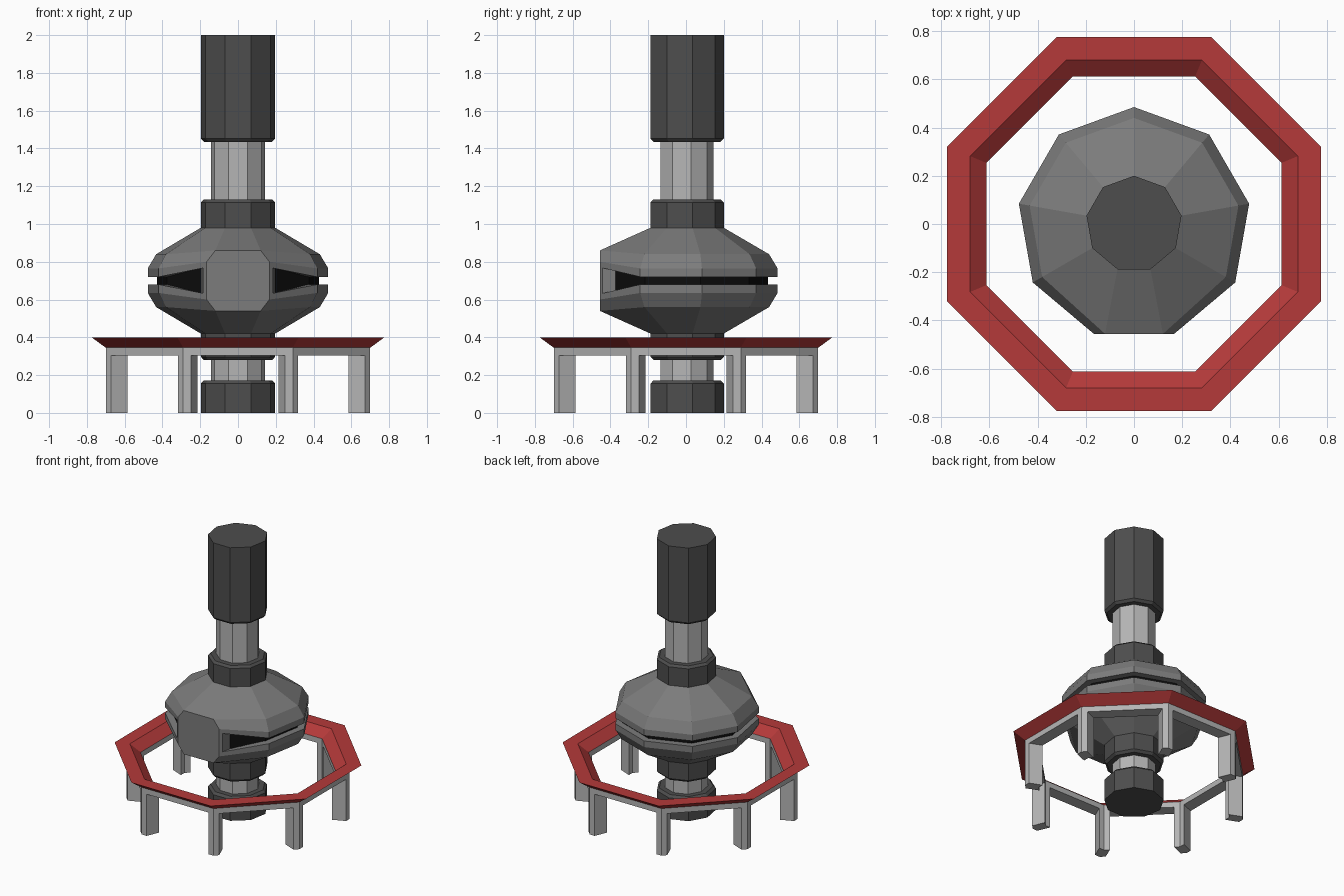
import bpy, bmesh, math
from mathutils import Vector

if "Cube" in bpy.data.objects:
    bpy.data.objects.remove(bpy.data.objects["Cube"])


def material(name, rgb):
    m = bpy.data.materials.new(name)
    m.diffuse_color = (*rgb, 1)
    m.use_nodes = True
    m.node_tree.nodes["Principled BSDF"].inputs["Base Color"].default_value = m.diffuse_color
    return m


DARK = material("dark grey", (0.075, 0.075, 0.075))
GREY = material("mid grey", (0.2, 0.2, 0.2))
LIGHT = material("light grey", (0.46, 0.46, 0.46))
RED = material("red", (0.46, 0.042, 0.042))
BLACK = material("black", (0.004, 0.004, 0.004))


def make_object(name, bm, mat):
    bmesh.ops.remove_doubles(bm, verts=bm.verts, dist=0.0001)
    bmesh.ops.recalc_face_normals(bm, faces=bm.faces)
    mesh = bpy.data.meshes.new(name)
    bm.to_mesh(mesh)
    bm.free()
    mesh.materials.append(mat)
    ob = bpy.data.objects.new(name, mesh)
    bpy.context.collection.objects.link(ob)
    return ob


def face(bm, points):
    bm.faces.new([bm.verts.new(p) for p in points])


def lathe(name, profile, sides, start, mat, closed=False):
    """Turn (radius, z) points around z; a closed profile makes a ring."""
    bm = bmesh.new()
    rings = []
    for r, z in profile:
        ring = []
        for i in range(sides):
            a = start + math.tau * i / sides
            ring.append(bm.verts.new((r * math.cos(a), r * math.sin(a), z)))
        rings.append(ring)
    pairs = list(zip(rings, rings[1:]))
    if closed:
        pairs.append((rings[-1], rings[0]))
    else:
        bm.faces.new(rings[0])
        bm.faces.new(rings[-1])
    for a, b in pairs:
        for i in range(sides):
            j = (i + 1) % sides
            bm.faces.new((a[i], a[j], b[j], b[i]))
    return make_object(name, bm, mat)


# Nine-sided column: dark collars joined by thinner light tubes
BACK = math.pi / 2
lathe("base_collar", [(0.2, 0), (0.2, 0.155), (0.183, 0.172)], 9, BACK, DARK)
lathe("lower_tube", [(0.145, 0.165), (0.145, 0.29)], 9, BACK, LIGHT)
lathe("under_collar", [(0.183, 0.28), (0.2, 0.297), (0.2, 0.43)], 9, BACK, DARK)
lathe("upper_collar", [(0.2, 0.97), (0.2, 1.115), (0.183, 1.13)], 9, BACK, DARK)
lathe("upper_tube", [(0.145, 1.12), (0.145, 1.445)], 9, BACK, LIGHT)
lathe("top_cylinder", [(0.183, 1.435), (0.2, 1.452), (0.2, 2.0)], 9, BACK, DARK)

# Black core seen through the slot
lathe("slot_core", [(0.435, 0.625), (0.435, 0.775)], 9, BACK, BLACK)

# Bulging body: two mirrored shells, a flat octagonal front, windows beside it
MID = 0.70
PROFILE = [(0.2, 0.98), (0.44, 0.84), (0.485, 0.765), (0.485, 0.72), (0.43, 0.72)]
FRONT = [None, (0.12, -0.456, 0.86), (0.166, -0.456, 0.80),
         (0.184, -0.441, 0.767), (0.197, -0.374, 0.767)]


def column(i):
    a = BACK + math.tau * i / 9
    pts = [Vector((r * math.cos(a), r * math.sin(a), z)) for r, z in PROFILE]
    if i in (4, 5):
        side = -1 if i == 4 else 1
        for k in range(1, 5):
            x, y, z = FRONT[k]
            pts[k] = Vector((side * x, y, z))
    return pts


def flip(p):
    return Vector((p.x, p.y, 2 * MID - p.z))


bm = bmesh.new()
columns = [column(i) for i in range(9)]
for i in range(9):
    a, b = columns[i], columns[(i + 1) % 9]
    for k in range(1 if i == 4 else 4):
        quad = (a[k], b[k], b[k + 1], a[k + 1])
        face(bm, quad)
        face(bm, [flip(p) for p in quad])
left, right = columns[4], columns[5]
face(bm, [left[1], right[1], right[2], flip(right[2]),
          flip(right[1]), flip(left[1]), flip(left[2]), left[2]])
for c in (left, right):          # window jambs
    for k in (2, 3):
        face(bm, [c[k], c[k + 1], flip(c[k + 1]), flip(c[k])])
make_object("body_shell", bm, GREY)

# Octagonal rail: red flared top on a light frame
OCT = math.pi / 8
C = 1 / math.cos(OCT)            # flat distance to corner radius
lathe("rail_top", [(0.70 * C, 0.345), (0.775 * C, 0.40),
                   (0.68 * C, 0.40), (0.612 * C, 0.345)], 8, OCT, RED, True)
lathe("rail_frame", [(0.70 * C, 0.305), (0.70 * C, 0.345),
                     (0.612 * C, 0.345), (0.612 * C, 0.305)], 8, OCT, LIGHT, True)

# Mitred legs at the eight corners
for n in range(8):
    a = OCT + n * math.pi / 4
    section = []
    for flat, order in ((0.70, (-1, 0, 1)), (0.612, (1, 0, -1))):
        corner = Vector((math.cos(a), math.sin(a))) * flat * C
        for s in order:
            t = a + s * (math.pi / 2 + OCT)
            section.append(corner + Vector((math.cos(t), math.sin(t))) * 0.04 * abs(s))
    bm = bmesh.new()
    low = [Vector((p.x, p.y, 0)) for p in section]
    high = [Vector((p.x, p.y, 0.306)) for p in section]
    face(bm, low)
    face(bm, high)
    for i in range(6):
        j = (i + 1) % 6
        face(bm, [low[i], low[j], high[j], high[i]])
    make_object("rail_leg", bm, LIGHT)
